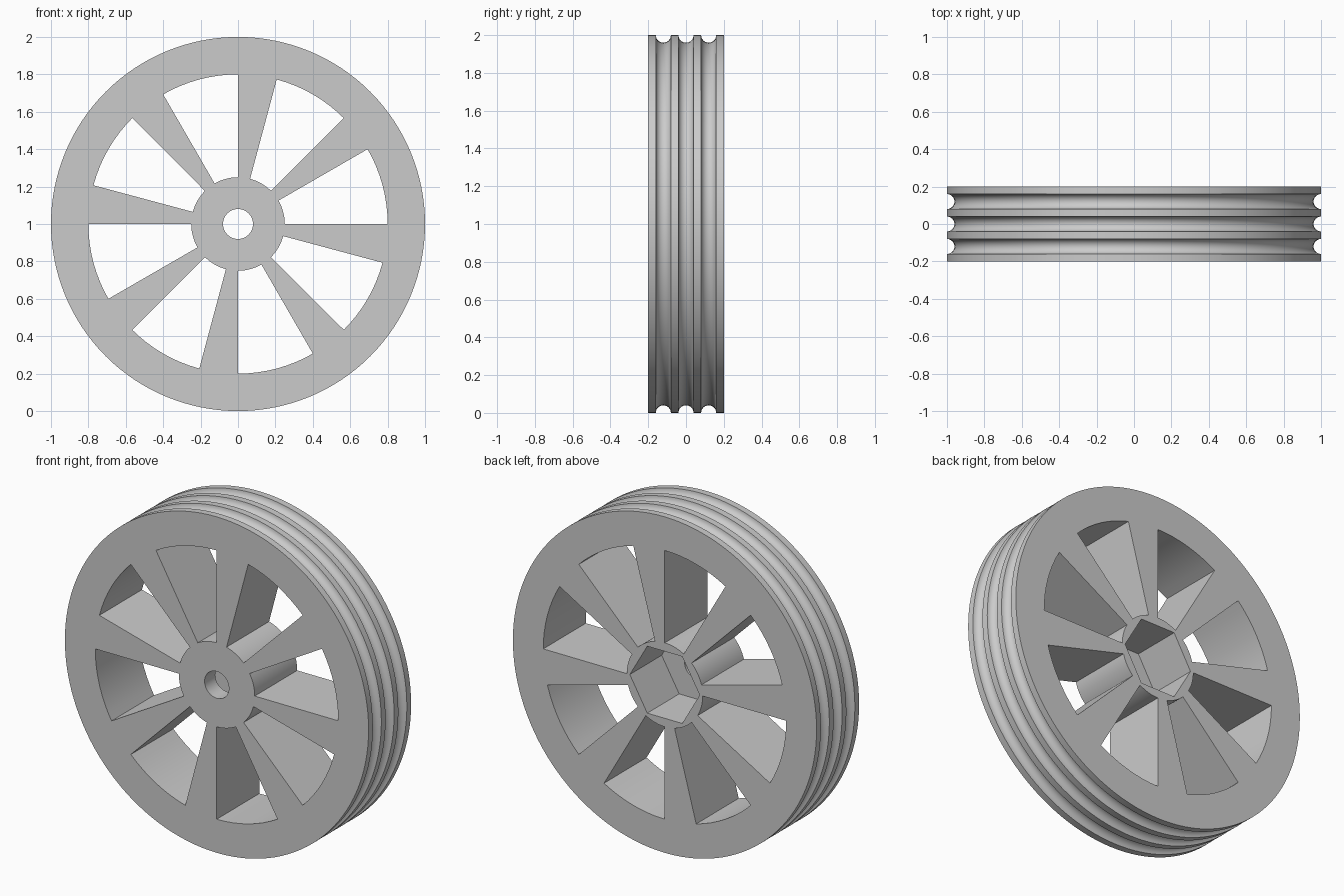
import bpy, bmesh
from math import sin, cos, pi, radians
from mathutils import Vector, Matrix

if "Cube" in bpy.data.objects:
    bpy.data.objects.remove(bpy.data.objects["Cube"], do_unlink=True)

HALF_WIDTH, CENTRE_Z = 0.2, 1.0
GROOVE_R = 0.04


def finish(name, bm):
    """Turn a bmesh into an object standing at wheel height."""
    bmesh.ops.recalc_face_normals(bm, faces=bm.faces)
    mesh = bpy.data.meshes.new(name)
    bm.to_mesh(mesh)
    bm.free()
    obj = bpy.data.objects.new(name, mesh)
    obj.location.z = CENTRE_Z
    bpy.context.collection.objects.link(obj)
    return obj


def arc(radius, start, end, steps):
    """Points along an arc in the x-z plane, as (x, z)."""
    angles = [start + (end - start) * i / steps for i in range(steps + 1)]
    return [(radius * cos(a), radius * sin(a)) for a in angles]


def add_prism(bm, outline, y0, y1):
    """Extrude an (x, z) outline along y."""
    face = bm.faces.new([bm.verts.new((x, y0, z)) for x, z in outline])
    ext = bmesh.ops.extrude_face_region(bm, geom=[face])
    verts = [v for v in ext["geom"] if isinstance(v, bmesh.types.BMVert)]
    bmesh.ops.translate(bm, verts=verts, vec=(0, y1 - y0, 0))


def cut(target, cutter):
    """Subtract the cutter from the target, then remove it."""
    cutter.hide_render = True
    mod = target.modifiers.new(cutter.name, "BOOLEAN")
    mod.operation, mod.solver, mod.object = "DIFFERENCE", "EXACT", cutter
    bpy.context.view_layer.objects.active = target
    bpy.ops.object.modifier_apply(modifier=mod.name)
    bpy.data.objects.remove(cutter, do_unlink=True)


# Wheel body: lathed disc with three round grooves in the tread
profile = [(0, -HALF_WIDTH), (1, -HALF_WIDTH)]
for centre in (-0.12, 0, 0.12):
    for i in range(13):
        a = pi * i / 12
        profile.append((1 - GROOVE_R * sin(a), centre - GROOVE_R * cos(a)))
profile += [(1, HALF_WIDTH), (0, HALF_WIDTH)]

bm = bmesh.new()
points = [bm.verts.new((r, y, 0)) for r, y in profile]
edges = [bm.edges.new(pair) for pair in zip(points, points[1:])]
bmesh.ops.spin(bm, geom=points + edges, cent=(0, 0, 0), axis=(0, 1, 0),
               angle=2 * pi, steps=128)
bmesh.ops.remove_doubles(bm, verts=bm.verts, dist=1e-5)
# Merge each side into one flat face
bmesh.ops.dissolve_verts(bm, verts=[v for v in bm.verts if Vector((v.co.x, v.co.z)).length < 0.01])
wheel = finish("wheel", bm)

# Eight wedge openings that leave the tapered spokes
bm = bmesh.new()
for k in range(8):
    start = radians(45 * k)
    end = start + radians(30)
    outline = arc(0.8, start, end, 8) + arc(0.25, end, start, 8)
    add_prism(bm, outline, -0.3, 0.3)
cut(wheel, finish("spoke_openings", bm))

# Round axle bore
bm = bmesh.new()
add_prism(bm, arc(0.08, 0, 2 * pi, 48)[:-1], -0.3, 0.3)
cut(wheel, finish("axle_bore", bm))

# Hexagonal socket in the back of the hub
bm = bmesh.new()
add_prism(bm, arc(0.23, 0, 2 * pi, 6)[:-1], -0.1, 0.3)
cut(wheel, finish("hex_socket", bm))

# Single grey material
grey = bpy.data.materials.new("light_grey")
grey.use_nodes = True
colour = (0.6, 0.6, 0.6, 1)
grey.diffuse_color = colour
grey.node_tree.nodes["Principled BSDF"].inputs["Base Color"].default_value = colour
wheel.data.materials.clear()
wheel.data.materials.append(grey)

# Smooth curved walls, crisp edges
bpy.ops.object.select_all(action="DESELECT")
wheel.select_set(True)
bpy.context.view_layer.objects.active = wheel
bpy.ops.object.shade_smooth_by_angle(angle=radians(30))
